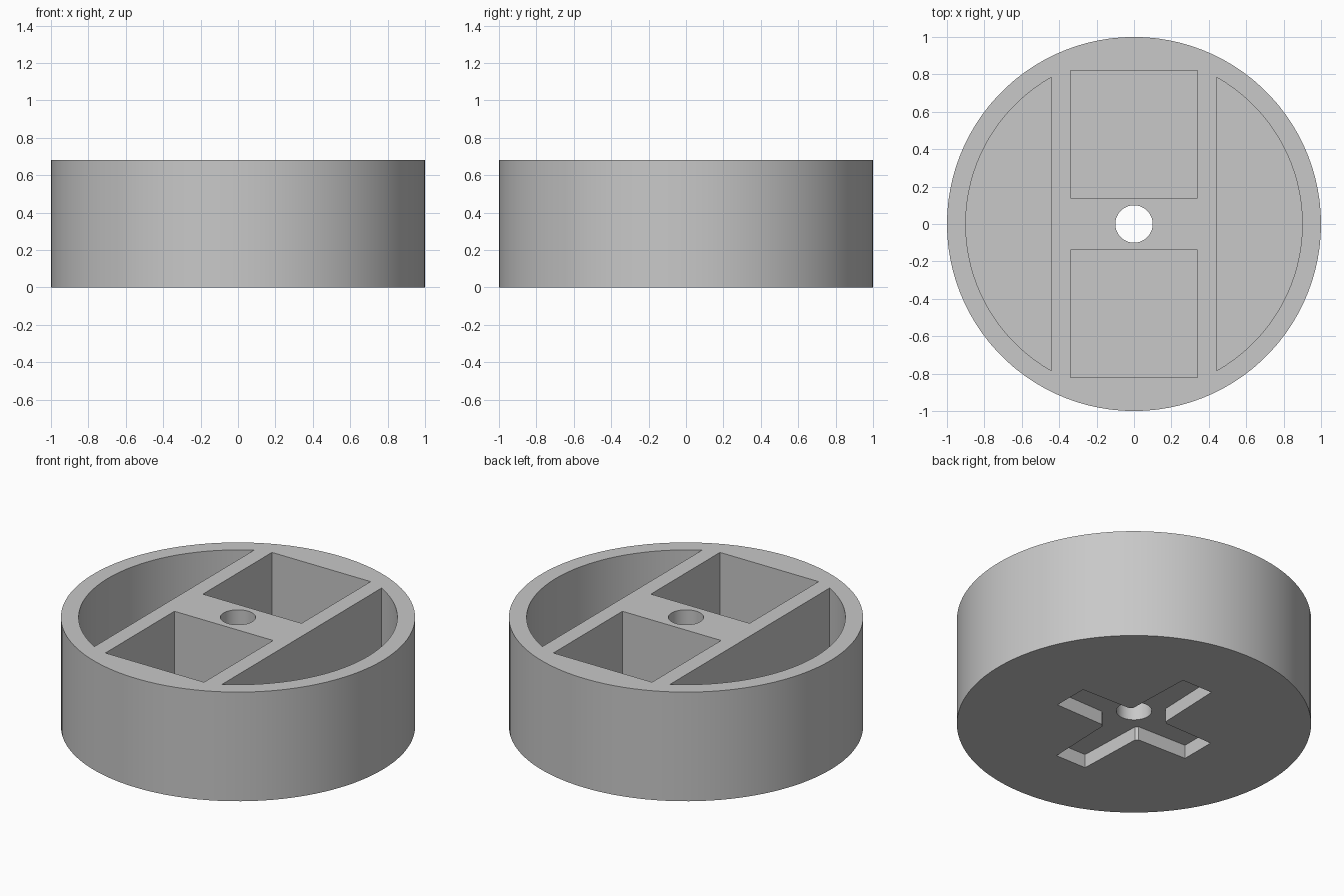
import bpy
import bmesh
from math import cos, sin, pi, acos
from mathutils import Matrix, Vector

cube = bpy.data.objects.get("Cube")
if cube:
    bpy.data.objects.remove(cube, do_unlink=True)

RADIUS, HEIGHT, WALL = 1.0, 0.68, 0.10
FLOOR = 0.18            # top of the solid base
RECESS = 0.085          # depth of the cross underneath
BORE = 0.10
RIB = 0.44              # x of the side pockets' straight walls

grey = bpy.data.materials.new("plain grey")
grey.use_nodes = True
colour = (0.58, 0.58, 0.58, 1)
grey.diffuse_color = colour
grey.node_tree.nodes["Principled BSDF"].inputs["Base Color"].default_value = colour


def arc(radius, start, end, steps):
    return [(radius * cos(start + (end - start) * i / steps),
             radius * sin(start + (end - start) * i / steps)) for i in range(steps + 1)]


def prism(name, outline, low, high):
    """Upright solid with a counter-clockwise outline."""
    bm = bmesh.new()
    base = bm.faces.new([bm.verts.new((x, y, low)) for x, y in outline])
    top = bmesh.ops.extrude_face_region(bm, geom=[base])["geom"]
    moved = [v for v in top if isinstance(v, bmesh.types.BMVert)]
    bmesh.ops.translate(bm, verts=moved, vec=(0, 0, high - low))
    bmesh.ops.recalc_face_normals(bm, faces=bm.faces)
    mesh = bpy.data.meshes.new(name)
    bm.to_mesh(mesh)
    bm.free()
    mesh.materials.append(grey)
    obj = bpy.data.objects.new(name, mesh)
    bpy.context.collection.objects.link(obj)
    return obj


def carve(body, cutter):
    cutter.hide_render = True
    mod = body.modifiers.new(cutter.name, "BOOLEAN")
    mod.operation = "DIFFERENCE"
    mod.solver = "EXACT"
    mod.object = cutter
    bpy.context.view_layer.objects.active = body
    bpy.ops.object.modifier_apply(modifier=mod.name)
    bpy.data.objects.remove(cutter, do_unlink=True)


# Round body
body = prism("round_body", arc(RADIUS, 0, 2 * pi, 100)[:-1], 0, HEIGHT)
above = HEIGHT + 0.1

# Rounded side pockets and square pockets, on both sides
reach = acos(RIB / (RADIUS - WALL))
for turn in (0, pi):
    segment = arc(RADIUS - WALL, turn - reach, turn + reach, 34)
    carve(body, prism("side_pocket", segment, FLOOR, above))
    spin = Matrix.Rotation(turn, 2)
    square = [(-0.34, 0.14), (0.34, 0.14), (0.34, 0.82), (-0.34, 0.82)]
    carve(body, prism("square_pocket", [spin @ Vector(p) for p in square], FLOOR, above))

# Cross recess underneath, with tapered arms longer along y
cross = []
for i in range(4):
    length, tip = ((0.47, 0.112), (0.555, 0.105))[i % 2]
    arm = [(0.135, -0.12), (length, -tip), (length, tip), (0.135, 0.12)]
    cross += [Matrix.Rotation(i * pi / 2, 2) @ Vector(p) for p in arm]
carve(body, prism("cross_recess", cross, -0.1, RECESS))

# Bore through the middle
carve(body, prism("bore", arc(BORE, 0, 2 * pi, 48)[:-1], -0.2, above))

# Soft curved walls with crisp rims
bpy.ops.object.select_all(action="DESELECT")
body.select_set(True)
bpy.context.view_layer.objects.active = body
bpy.ops.object.shade_smooth_by_angle(angle=pi / 6)
